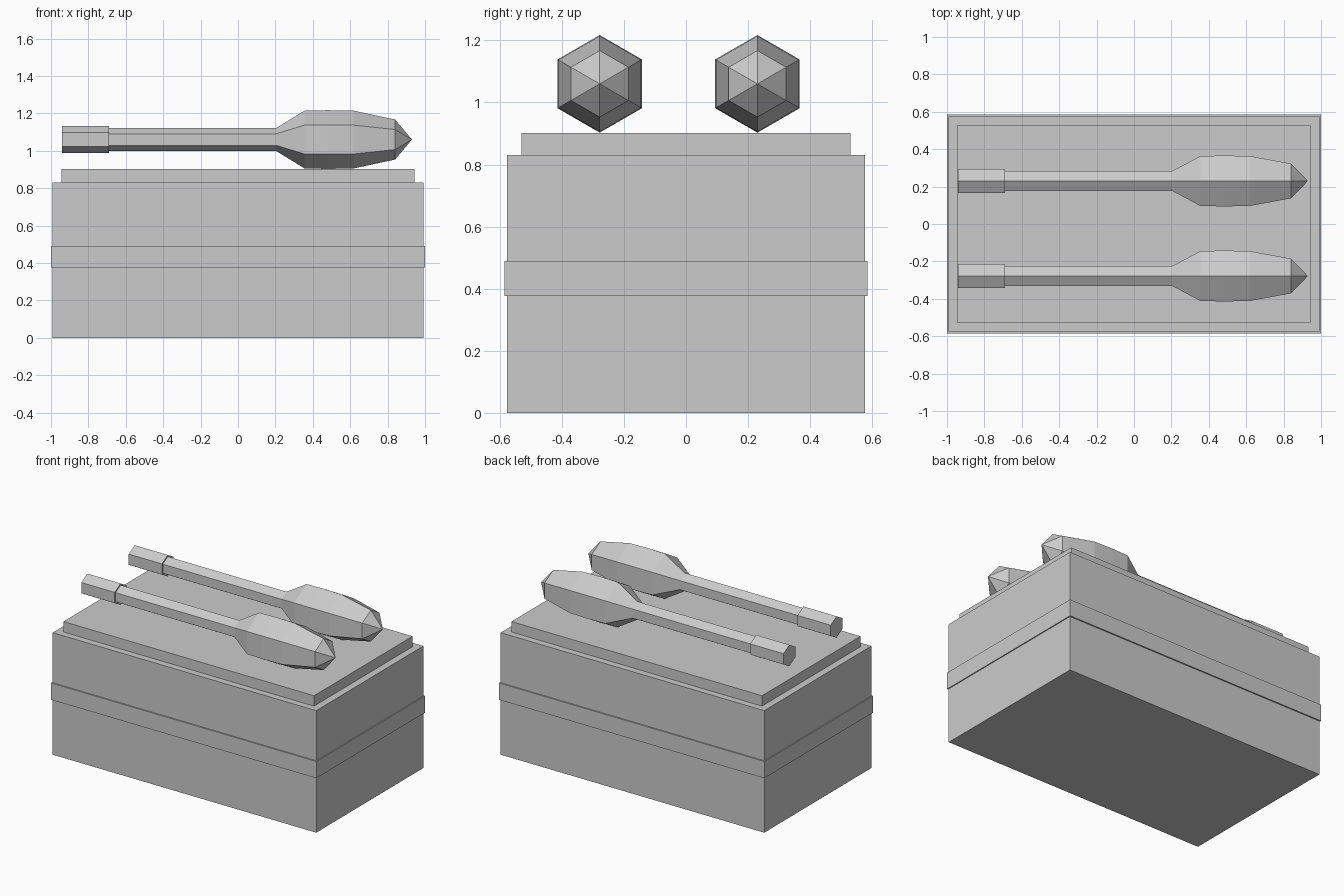
import bpy, bmesh, math

if "Cube" in bpy.data.objects:
    bpy.data.objects.remove(bpy.data.objects["Cube"])

grey = bpy.data.materials.new("plain grey")
grey.diffuse_color = (0.6, 0.6, 0.6, 1)
grey.use_nodes = True
grey.node_tree.nodes["Principled BSDF"].inputs["Base Color"].default_value = grey.diffuse_color


def finish(name, bm):
    bmesh.ops.recalc_face_normals(bm, faces=bm.faces)
    mesh = bpy.data.meshes.new(name)
    bm.to_mesh(mesh)
    bm.free()
    mesh.materials.append(grey)
    obj = bpy.data.objects.new(name, mesh)
    bpy.context.collection.objects.link(obj)
    return obj


def box(name, half_x, half_y, z0, z1):
    bm = bmesh.new()
    bmesh.ops.create_cube(bm, size=1)
    for v in bm.verts:
        v.co.x *= 2 * half_x
        v.co.y *= 2 * half_y
        v.co.z = z0 if v.co.z < 0 else z1
    return finish(name, bm)


def hex_lathe(name, profile, y, z):
    """Six-sided solid along x from (x, radius) pairs; radius 0 makes a point."""
    bm = bmesh.new()
    rings = []
    for x, r in profile:
        if r == 0:
            rings.append([bm.verts.new((x, y, z))] * 6)
        else:
            rings.append([bm.verts.new((x, y + r * math.sin(i * math.pi / 3),
                                        z + r * math.cos(i * math.pi / 3)))
                          for i in range(6)])
    for a, b in zip(rings, rings[1:]):
        for i in range(6):
            j = (i + 1) % 6
            quad = list(dict.fromkeys((a[i], a[j], b[j], b[i])))
            bm.faces.new(quad)
    for ring in (rings[0], rings[-1]):
        if ring[0] is not ring[1]:
            bm.faces.new(ring)
    return finish(name, bm)


# Crate with a band around its middle and a raised lid
box("crate_body", 0.993, 0.576, 0, 0.831)
box("crate_band", 1.0, 0.585, 0.376, 0.49)
box("crate_lid", 0.944, 0.53, 0.831, 0.902)

# Two rockets lying on the lid, pointing to +x
AXIS_Z = 1.06
for label, y in (("front", -0.278), ("back", 0.23)):
    hex_lathe(label + "_rocket_tail", [(-0.94, 0.073), (-0.69, 0.073)], y, AXIS_Z)
    hex_lathe(label + "_rocket_shaft", [(-0.69, 0.062), (0.205, 0.062)], y, AXIS_Z)
    hex_lathe(label + "_rocket_head",
              [(0.205, 0.062), (0.355, 0.154), (0.48, 0.157), (0.62, 0.154),
               (0.84, 0.107), (0.93, 0)], y, AXIS_Z)
